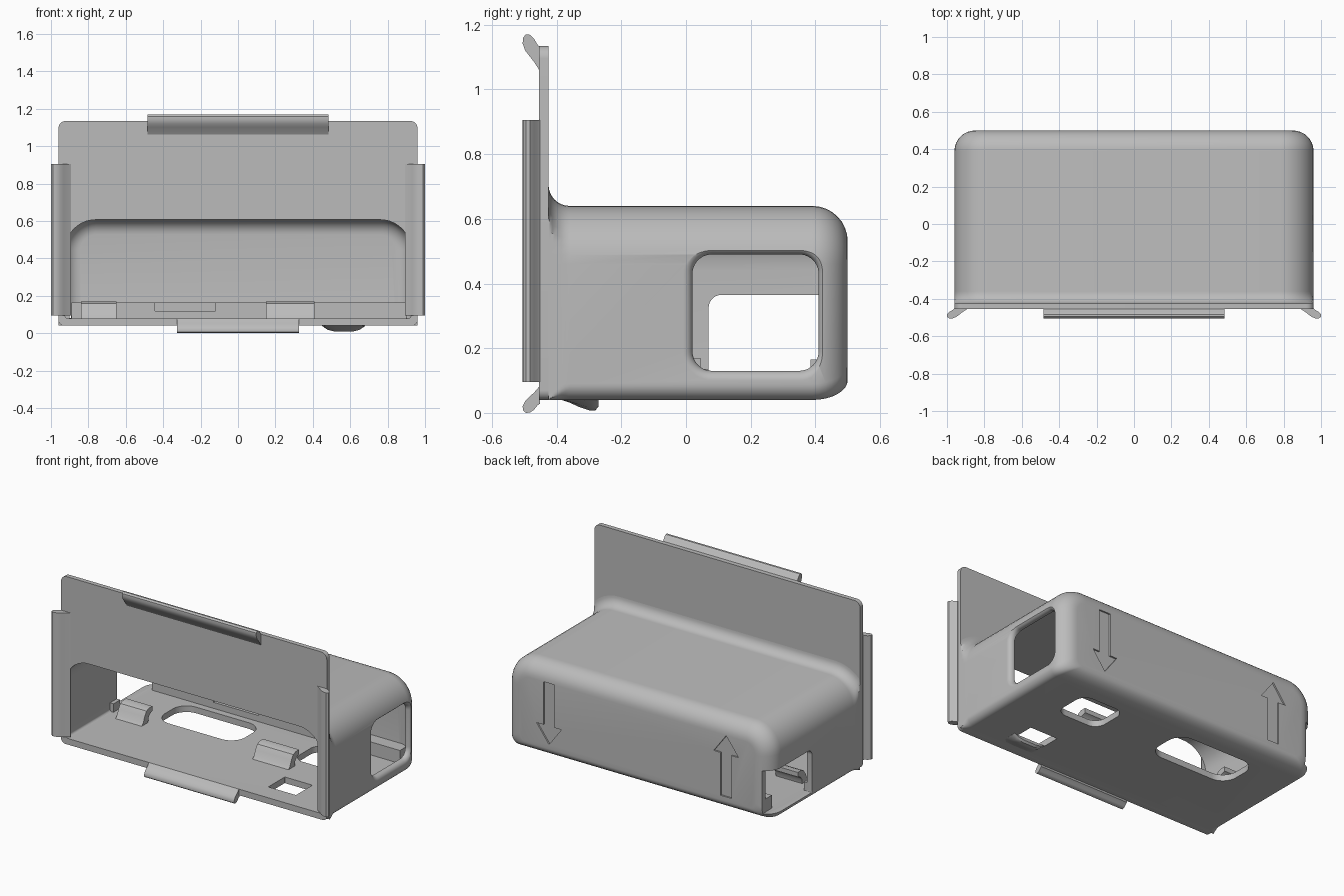
import bpy, bmesh
from math import sin, cos, pi, radians

if "Cube" in bpy.data.objects:
    bpy.data.objects.remove(bpy.data.objects["Cube"])

grey = bpy.data.materials.new("plain_grey")
grey.use_nodes = True
grey.diffuse_color = (0.5, 0.5, 0.5, 1)
grey.node_tree.nodes["Principled BSDF"].inputs["Base Color"].default_value = (0.5, 0.5, 0.5, 1)


def rounded(u0, u1, v0, v1, top, bottom=None, n=10):
    """Rounded rectangle outline with separate top and bottom radii."""
    bottom = top if bottom is None else bottom
    corners = [(u1, v1, top, -1, -1, 0), (u0, v1, top, 1, -1, 1),
               (u0, v0, bottom, 1, 1, 2), (u1, v0, bottom, -1, 1, 3)]
    pts = []
    for u, v, r, su, sv, quarter in corners:
        for i in range(n + 1):
            a = (quarter + i / n) * pi / 2
            pts.append((u + su * r + r * cos(a), v + sv * r + r * sin(a)))
    return pts


def along_x(pts, x):
    return [(x, u, v) for u, v in pts]


def along_y(pts, y):
    return [(u, y, v) for u, v in pts]


def along_z(pts, z):
    return [(u, v, z) for u, v in pts]


def loft(name, rings):
    """Closed solid through a series of matching outlines."""
    bm = bmesh.new()
    loops = [[bm.verts.new(p) for p in ring] for ring in rings]
    for a, b in zip(loops, loops[1:]):
        for i in range(len(a)):
            j = (i + 1) % len(a)
            bm.faces.new((a[i], a[j], b[j], b[i]))
    bm.faces.new(loops[0])
    bm.faces.new(loops[-1])
    bmesh.ops.recalc_face_normals(bm, faces=bm.faces)
    mesh = bpy.data.meshes.new(name)
    bm.to_mesh(mesh)
    bm.free()
    mesh.materials.append(grey)
    obj = bpy.data.objects.new(name, mesh)
    bpy.context.collection.objects.link(obj)
    return obj


def block(name, x0, x1, y0, y1, z0, z1):
    outline = [(x0, y0), (x1, y0), (x1, y1), (x0, y1)]
    return loft(name, [along_z(outline, z0), along_z(outline, z1)])


def cut(obj, cutter, keep=False):
    mod = obj.modifiers.new("cut", "BOOLEAN")
    mod.operation = "DIFFERENCE"
    mod.solver = "EXACT"
    mod.object = cutter
    bpy.context.view_layer.objects.active = obj
    bpy.ops.object.modifier_apply(modifier=mod.name)
    if not keep:
        bpy.data.objects.remove(cutter)


# Housing: flared at the panel, straight, then rounded over at the back
W, STEPS = 0.96, 8
rings = []
for i in range(STEPS + 1):
    a = i / STEPS * pi / 2
    d = 0.065 * (1 - sin(a))
    outline = rounded(-W - d, W + d, 0.04, 0.64 + d, 0.18 + d, 0.05)
    outline = [(max(-W, min(W, u)), v) for u, v in outline]
    rings.append(along_y(outline, -0.425 + 0.065 * (1 - cos(a))))
for i in range(STEPS + 1):
    a = i / STEPS * pi / 2
    d = 0.11 * (1 - cos(a))
    outline = rounded(-W + d, W - d, 0.04 + 0.55 * d, 0.64 - d, 0.18 - d, 0.05)
    rings.append(along_y(outline, 0.39 + 0.11 * sin(a)))
housing = loft("housing", rings)

# Front panel
panel_outline = rounded(-W, W, 0.04, 1.135, 0.04, 0.03)
panel = loft("front_panel", [along_y(panel_outline, y) for y in (-0.455, -0.425)])

# Hollow inside, open through the panel
rings = [along_y(rounded(-0.925, 0.925, 0.08, 0.607, 0.165, 0.015), -0.6)]
for i in range(STEPS + 1):
    a = i / STEPS * pi / 2
    d = 0.08 * (1 - cos(a))
    outline = rounded(-0.925 + d, 0.925 - d, 0.08, 0.607 - d, 0.165 - d, 0.015)
    rings.append(along_y(outline, 0.39 + 0.08 * sin(a)))
cavity = loft("cavity_cutter", rings)
cut(panel, cavity, keep=True)
cut(housing, cavity)

# Left side window with rolled edge
window = rounded(0.02, 0.41, 0.13, 0.49, 0.06)
rings = [along_x(window, 0.8)]
for i in range(STEPS + 1):
    a = i / STEPS * pi / 2
    d = 0.03 * (1 - cos(a))
    outline = rounded(0.02 - d, 0.41 + d, 0.13 - d, 0.49 + d, 0.06 + d)
    rings.append(along_x(outline, 0.93 + 0.0301 * sin(a)))
rings.append(along_x(outline, 1.05))
cut(housing, loft("window_cutter", rings))

# Right side opening through the back corner
opening = rounded(0.07, 0.7, 0.081, 0.365, 0.04, 0.005)
cut(housing, loft("opening_cutter", [along_x(opening, x) for x in (-1.1, -0.893)]))

# Floor holes
for x, y, w, h, r in [(-0.35, 0.2, 0.58, 0.28, 0.1),
                      (0.5, 0.2, 0.31, 0.25, 0.07),
                      (0.55, -0.245, 0.2, 0.17, 0.004)]:
    hole = rounded(x - w / 2, x + w / 2, y - h / 2, y + h / 2, r)
    cut(housing, loft("floor_cutter", [along_z(hole, z) for z in (-0.1, 0.1)]))

# Engraved direction arrows on the back
arrow = [(-0.04, 0.2), (-0.04, -0.08), (-0.09, -0.08), (0, -0.2),
         (0.09, -0.08), (0.04, -0.08), (0.04, 0.2)]
for x, way in ((0.64, 1), (-0.64, -1)):
    pts = [(x + u, 0.33 + way * v) for u, v in arrow]
    cut(housing, loft("arrow_cutter", [along_y(pts, y) for y in (0.49, 0.6)]))

# Inner ledge along the back, with a notch
ledge = block("inner_ledge", -0.89, 0.9, 0.385, 0.475, 0.075, 0.165)
cut(ledge, block("notch_cutter", -0.445, -0.12, 0.3, 0.46, 0.12, 0.3))
side_stop = block("side_stop", -0.93, -0.9, 0, 0.07, 0.075, 0.135)

# Bulb-edged lips around the panel: (distance out, distance along)
lip = [(-0.004, 0), (0, 0), (0.014, 0.022), (0.028, 0.04), (0.042, 0.058),
       (0.05, 0.08), (0.049, 0.098), (0.04, 0.108), (0.028, 0.107),
       (0.015, 0.095), (0.003, 0.075), (-0.004, 0.07)]
FACE = -0.455
top_lip = [(FACE - o, 1.062 + s) for o, s in lip]
loft("top_lip", [along_x(top_lip, x) for x in (-0.485, 0.485)])
bottom_lip = [(FACE - o, 0.08 - 0.74 * s) for o, s in lip]
loft("bottom_lip", [along_x(bottom_lip, x) for x in (-0.325, 0.325)])
for name, side in (("left_lip", 1), ("right_lip", -1)):
    pts = [(side * (0.892 + s), FACE - o) for o, s in lip]
    loft(name, [along_z(pts, z) for z in (0.095, 0.905)])

# Holding hooks on the floor
hook = [(-0.07, 0.075), (-0.05, 0.095), (-0.035, 0.13), (-0.015, 0.16),
        (0.01, 0.17), (0.045, 0.17), (0.045, 0.14), (0.02, 0.13),
        (0.005, 0.11), (0, 0.075)]
for name, x0, x1 in (("right_hook", -0.84, -0.65), ("left_hook", 0.15, 0.41)):
    loft(name, [along_x(hook, x) for x in (x0, x1)])

# Latch bump under the floor
bump = [(-0.39, 0), (-0.36, 0.01), (-0.33, 0.024), (-0.3, 0.034),
        (-0.28, 0.034), (-0.27, 0.022), (-0.275, 0)]
loft("latch_bump", [along_x([(y, 0.042 - k * d) for y, d in bump], x)
                    for x, k in ((0.45, 0.1), (0.48, 0.7), (0.52, 1),
                                 (0.61, 1), (0.65, 0.7), (0.68, 0.1))])

# Smooth curved areas, keep edges crisp
bpy.ops.object.select_all(action="DESELECT")
for obj in bpy.context.scene.objects:
    if obj.type == "MESH":
        obj.select_set(True)
        bpy.context.view_layer.objects.active = obj
bpy.ops.object.shade_smooth_by_angle(angle=radians(32))
